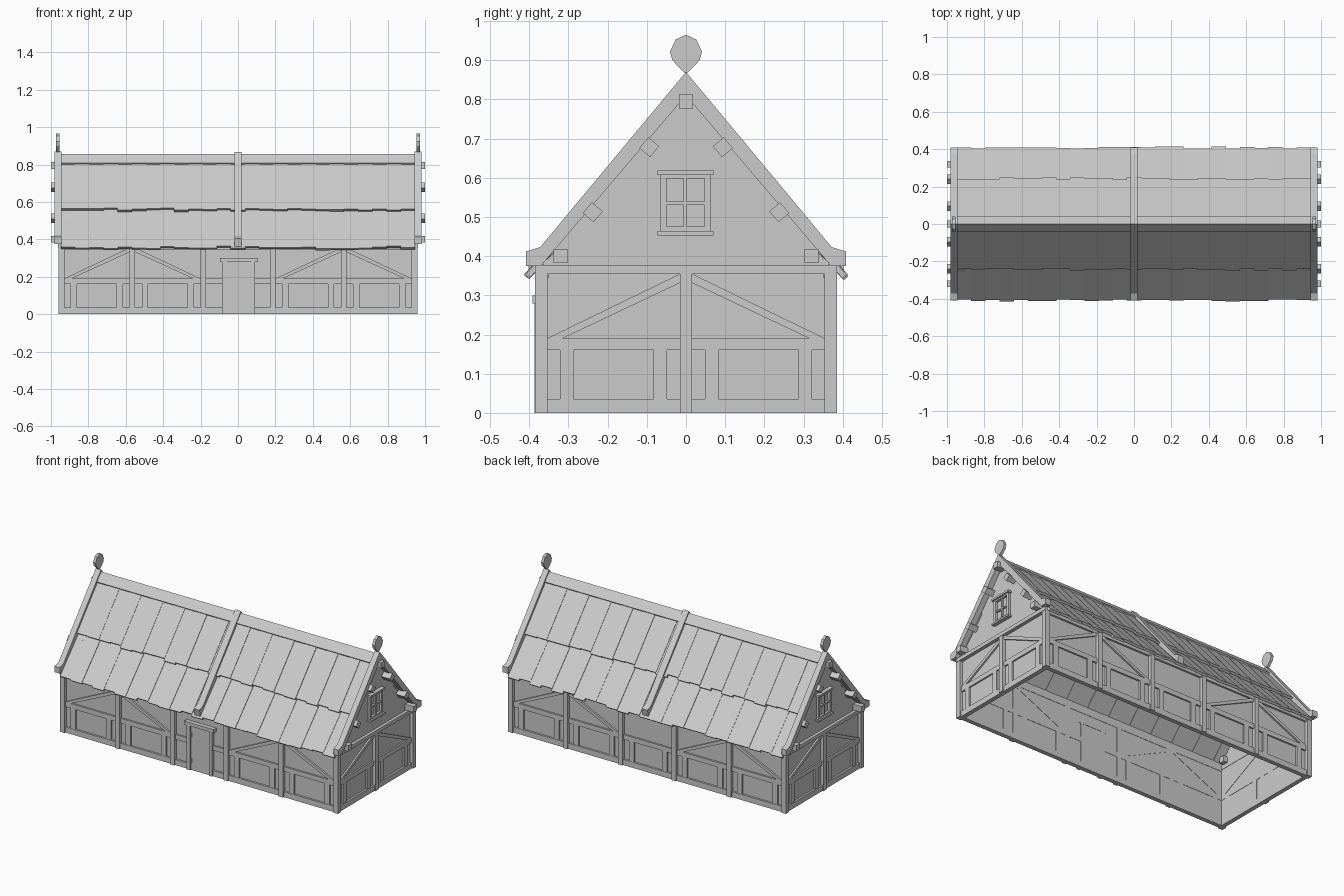
import bpy, bmesh, math, random

if "Cube" in bpy.data.objects:
    bpy.data.objects.remove(bpy.data.objects["Cube"])
random.seed(4)


def slab(name, axis, pts, d0, d1):
    """Extrude a profile along an axis: 'x' takes (y,z) points, 'y' takes (x,z) points."""
    bm = bmesh.new()
    rings = []
    for d in (d0, d1):
        rings.append([bm.verts.new((d, u, v) if axis == 'x' else (u, d, v)) for u, v in pts])
    a, b = rings
    n = len(pts)
    bm.faces.new(a)
    bm.faces.new(b[::-1])
    for i in range(n):
        j = (i + 1) % n
        bm.faces.new((a[i], b[i], b[j], a[j]))
    bmesh.ops.recalc_face_normals(bm, faces=bm.faces)
    me = bpy.data.meshes.new(name)
    bm.to_mesh(me)
    bm.free()
    ob = bpy.data.objects.new(name, me)
    bpy.context.collection.objects.link(ob)
    return ob


def rect(name, axis, u0, u1, z0, z1, d0, d1):
    return slab(name, axis, [(u0, z0), (u1, z0), (u1, z1), (u0, z1)], d0, d1)


def bay(axis, s, depth, u0, u1, rise):
    """Timber bay: studs over the lower panels and one diagonal brace."""
    d0, d1 = s * (depth - .025), s * depth
    w = u1 - u0
    for c in (.15, .85):
        m = u0 + w * c
        rect("stud", axis, m - .017, m + .017, .03, .165, d0, d1)
    lo, hi = (u0, u1) if rise else (u1, u0)
    k = 1 if rise else -1
    slab("brace", axis, [(lo, .19), (lo + k * .04, .19), (hi, .332), (hi, .355)], d0, d1)


# long walls, front (s=-1) and back (s=1)
posts = (-.565, -.185, .185, .565)
for s in (-1, 1):
    rect("long_wall", 'y', -.94, .94, 0, .395, s * .352, s * .365)
    rect("sill_beam", 'y', -.945, .945, 0, .035, s * .35, s * .377)
    rect("wall_plate", 'y', -.945, .945, .345, .37, s * .35, s * .377)
    if s < 0:
        rect("rail", 'y', -.945, -.08, .16, .19, s * .35, s * .375)
        rect("rail", 'y', .085, .945, .16, .19, s * .35, s * .375)
    else:
        rect("rail", 'y', -.945, .945, .16, .19, s * .35, s * .375)
        for m in (-.115, .115):
            rect("stud", 'y', m - .017, m + .017, .03, .165, s * .35, s * .375)
    for p in posts:
        rect("post", 'y', p - .015, p + .015, 0, .37, s * .35, s * .385)
    for u0, u1, rise in ((-.93, -.58, 1), (-.55, -.2, 0), (.2, .55, 1), (.58, .93, 0)):
        bay('y', s, .375, u0, u1, rise)
    for e in (-1, 1):
        rect("corner_post", 'y', e * .928, e * .96, 0, .375, s * .353, s * .385)

# door on the front
rect("door", 'y', -.06, .07, 0, .28, -.36, -.378)
rect("door_jamb", 'y', -.085, -.06, 0, .285, -.35, -.386)
rect("door_jamb", 'y', .07, .09, 0, .285, -.35, -.386)
rect("door_lintel", 'y', -.097, .106, .279, .3, -.35, -.392)
for z in (.06, .22):
    rect("door_hinge", 'y', -.062, -.052, z - .015, z + .015, -.37, -.384)

# gable ends
for s in (-1, 1):
    rect("end_wall", 'x', -.365, .365, 0, .36, s * .927, s * .94)
    rect("end_sill", 'x', -.37, .37, 0, .035, s * .925, s * .952)
    rect("end_rail", 'x', -.37, .37, .16, .19, s * .925, s * .95)
    rect("end_post", 'x', -.015, .015, 0, .36, s * .925, s * .96)
    rect("tie_beam", 'x', -.385, .385, .355, .378, s * .925, s * .962)
    bay('x', s, .95, -.355, -.015, 1)
    bay('x', s, .95, .015, .355, 0)
    slab("gable_wall", 'x', [(-.37, .37), (.37, .37), (0, .82)], s * .927, s * .943)
    # window: frame, crossbars, sill and head
    for y0, y1, z0, z1, d in ((-.065, -.05, .46, .61, .958), (.047, .062, .46, .61, .958),
                              (-.065, .062, .462, .475, .958), (-.065, .062, .598, .61, .958),
                              (-.006, .003, .47, .6, .955), (-.055, .055, .531, .54, .955),
                              (-.073, .07, .453, .464, .968), (-.073, .07, .607, .619, .968)):
        rect("window_bar", 'x', y0, y1, z0, z1, s * .935, s * d)
    # barge boards
    for k in (-1, 1):
        slab("barge_board", 'x', [(k * y, z) for y, z in
             ((0, .87), (.372, .423), (.408, .412), (.408, .375), (.37, .375), (0, .81))],
             s * .945, s * .98)
    # projecting purlin ends
    for y, z, a in ((0, .795, 0), (.094, .678, 50), (.238, .512, 50), (.32, .4, 0)):
        for k in ((1,) if y == 0 else (-1, 1)):
            t = [math.radians(45 + 90 * i - k * a) for i in range(4)]
            slab("purlin_end", 'x', [(k * y + .0255 * math.cos(q), z + .0255 * math.sin(q)) for q in t],
                 s * .9, s * 1.0)
    # finial
    half = [(.018, .882), (.035, .9), (.041, .922), (.026, .953)]
    slab("finial", 'x', [(0, .865)] + half + [(0, .965)] + [(-y, z) for y, z in half[::-1]],
         s * .955, s * .972)

# roof: overlapping planks in two courses, ridge cap and middle batten
N = 25
step = 1.89 / N
for k in (-1, 1):
    for i in range(N):
        x = -.945 + i * step
        for y0, z0, y1, z1 in ((.01, .832, .245, .558), (.19, .59, .41, .352)):
            lift = .004 * (i % 2) + random.uniform(-.001, .001)
            e = random.uniform(-.01, .006)
            y1, z1 = y1 + e * .7, z1 - e * .8
            slab("roof_plank", 'x', [(k * y, z + lift) for y, z in
                 ((y0, z0), (y1, z1), (y1 - .011, z1 - .009), (y0 - .009, z0 - .009))],
                 x - .001, x + step + .001)
    slab("ridge_cap", 'x', [(k * y, z) for y, z in ((0, .856), (.042, .808), (.03, .792), (0, .825))],
         -.946, .946)
    slab("middle_batten", 'x', [(k * y, z) for y, z in
         ((0, .868), (.372, .421), (.408, .405), (.4, .362), (.37, .375), (0, .815))], -.02, .02)
